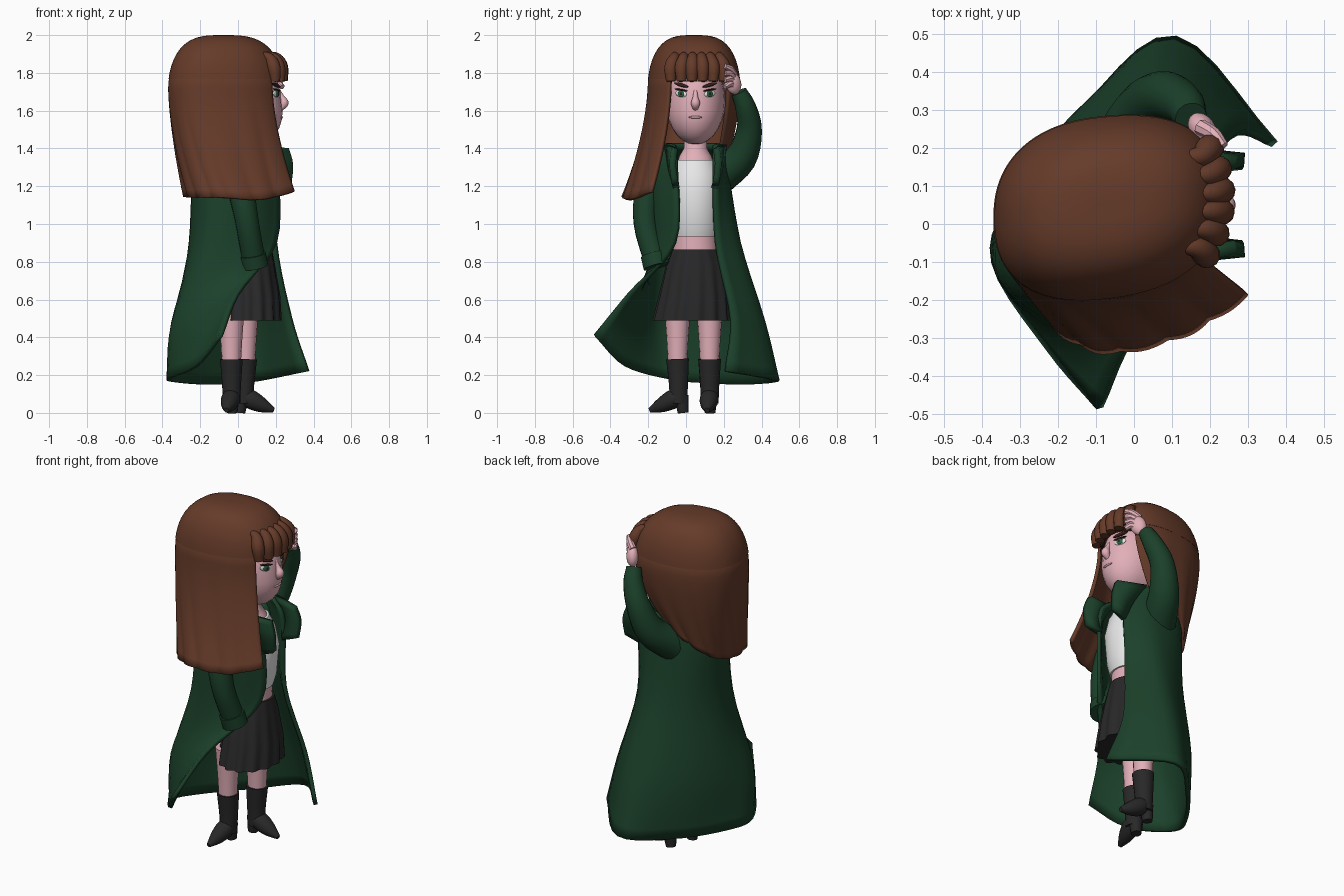
import bpy, bmesh
from math import sin, cos, pi, radians, sqrt
from mathutils import Vector, Matrix

default_cube = bpy.data.objects.get("Cube")
if default_cube:
    bpy.data.objects.remove(default_cube, do_unlink=True)

parts = []


def material(name, red, green, blue):
    mat = bpy.data.materials.new(name)
    mat.use_nodes = True
    mat.diffuse_color = (red, green, blue, 1)
    shader = mat.node_tree.nodes["Principled BSDF"]
    shader.inputs["Base Color"].default_value = (red, green, blue, 1)
    shader.inputs["Roughness"].default_value = 0.9
    return mat


brown = material("hair brown", 0.13, 0.043, 0.022)
green = material("coat green", 0.011, 0.052, 0.023)
skin = material("skin pink", 0.76, 0.43, 0.48)
white = material("top white", 0.8, 0.8, 0.8)
black = material("skirt black", 0.022, 0.021, 0.022)
iris_green = material("iris green", 0.02, 0.13, 0.06)
dark = material("brow dark brown", 0.04, 0.014, 0.009)
lip = material("lip pink", 0.62, 0.33, 0.37)


def finish(name, bm, mat, thickness=0.0):
    """Turn a bmesh into an object, optionally thickened both ways."""
    bmesh.ops.recalc_face_normals(bm, faces=bm.faces)
    mesh = bpy.data.meshes.new(name)
    bm.to_mesh(mesh)
    bm.free()
    mesh.materials.append(mat)
    obj = bpy.data.objects.new(name, mesh)
    bpy.context.collection.objects.link(obj)
    if thickness:
        solid = obj.modifiers.new("thickness", "SOLIDIFY")
        solid.thickness, solid.offset = thickness, 0
    parts.append(obj)
    return obj


def skin_rows(name, rows, mat, closed=False, thickness=0.0):
    """Join rows of points with quads; closed rows are capped at both ends."""
    bm = bmesh.new()
    grid = [[bm.verts.new(p) for p in row] for row in rows]
    for low, high in zip(grid, grid[1:]):
        count = len(low)
        for i in range(count if closed else count - 1):
            j = (i + 1) % count
            bm.faces.new((low[i], low[j], high[j], high[i]))
    if closed:
        bm.faces.new(grid[0])
        bm.faces.new(grid[-1])
    return finish(name, bm, mat, thickness)


def spline(points, steps):
    """Smooth curve through the control points."""
    pts = [Vector(p) for p in points]
    pts = [2 * pts[0] - pts[1]] + pts + [2 * pts[-1] - pts[-2]]
    out = []
    for a, b, c, d in zip(pts, pts[1:], pts[2:], pts[3:]):
        for k in range(steps):
            t = k / steps
            out.append(b + (c - a) * t / 2 + (2 * a - 5 * b + 4 * c - d) * t * t / 2
                       + (3 * b - a - 3 * c + d) * t ** 3 / 2)
    return out + [pts[-2]]


def tube(name, points, radii, mat, steps=4, sides=16):
    """Round tube along a smooth path, its frame carried along without twist."""
    path = spline(points, steps)
    widths = [w.x for w in spline([(r, 0, 0) for r in radii], steps)]
    before = path[1] - path[0]
    frame = before.to_track_quat("Z", "Y")
    rows = []
    for i, (p, w) in enumerate(zip(path, widths)):
        along = path[min(i + 1, len(path) - 1)] - path[max(i - 1, 0)]
        frame = before.rotation_difference(along) @ frame
        before = along
        rows.append([p + frame @ Vector((w * cos(a), w * sin(a), 0))
                     for a in (2 * pi * k / sides for k in range(sides))])
    return skin_rows(name, rows, mat, True)


def body_loft(name, sections, mat, sides=32, pleat=0.0, pleats=14):
    """Sections of (centre x, centre y, z, radius x, radius y), pleats deepen downward."""
    rows = []
    for k, (cx, cy, z, rx, ry) in enumerate(sections):
        depth = pleat * k / (len(sections) - 1)
        angles = [2 * pi * i / sides for i in range(sides)]
        rows.append([(cx + rx * cos(a) * (1 + depth * sin(pleats * a)),
                      cy + ry * sin(a) * (1 + depth * sin(pleats * a)), z) for a in angles])
    return skin_rows(name, rows, mat, True)


def ball(name, centre, size, mat, turn=0.0, tilt=0.0):
    bm = bmesh.new()
    place = (Matrix.Translation(centre) @ Matrix.Rotation(turn, 4, "Z")
             @ Matrix.Rotation(tilt, 4, "X") @ Matrix.Diagonal((*size, 1)))
    bmesh.ops.create_uvsphere(bm, u_segments=24, v_segments=14, radius=1, matrix=place)
    return finish(name, bm, mat)


# Head with a forward chin
MID = 0.05
head = ball("head", (0.03, MID, 1.65), (0.2, 0.158, 0.23), skin)
for v in head.data.vertices:
    if v.co.z < 1.65 and v.co.x > 0.03:
        v.co.x += 0.05 * (1.65 - v.co.z) / 0.23


def face_x(y, z):
    low = max(0, 1.65 - z) / 0.23
    return 0.03 + 0.05 * low + 0.2 * sqrt(1 - ((y - MID) / 0.158) ** 2 - ((z - 1.65) / 0.23) ** 2)


# Facial features
tube("nose", [(0.215, MID, 1.71), (0.232, MID, 1.67), (0.244, MID, 1.64), (0.225, MID, 1.61)],
     [0.008, 0.015, 0.024, 0.014], skin)
ball("mouth", (face_x(MID, 1.565) - 0.005, MID, 1.565), (0.008, 0.036, 0.007), lip)
for side, label in ((-1, "right"), (1, "left")):
    y = MID + side * 0.076
    x, turn = face_x(y, 1.69), side * 0.5
    ball(label + "_eye", (x, y, 1.69), (0.008, 0.034, 0.018), white, turn, side * 0.15)
    ball(label + "_iris", (x + 0.006, y, 1.69), (0.006, 0.019, 0.018), iris_green, turn)
    ball(label + "_pupil", (x + 0.01, y, 1.69), (0.004, 0.008, 0.009), dark, turn)
    ball(label + "_lash", (x + 0.004, y, 1.71), (0.008, 0.04, 0.005), dark, turn, side * 0.15)
    ball(label + "_brow", (x, y, 1.736), (0.012, 0.045, 0.009), dark, turn, side * 0.25)


# Hair: a full cap over the crown and a long curtain swept to the right
def squash(value):
    return abs(value) ** 0.85 * (1 if value > 0 else -1)


def dome(angle, rise, grow=0.0):
    spread = sin(rise) ** 0.62
    reach = (0.31 if cos(angle) > 0 else 0.28) + grow
    x = -0.08 + reach * spread * squash(cos(angle))
    return Vector((x, MID - (0.232 + grow) * spread * squash(sin(angle)) + 0.1 * x,
                   1.72 + (0.27 + grow) * cos(rise)))


around = [2 * pi * i / 64 for i in range(64)]
skin_rows("hair_cap", [[dome(a, radians(rise), 0.01) for a in around]
                       for rise in (1, 3, 7, 12, 18, 26, 34, 42, 50, 58, 66, 74, 80)],
          brown, True)
EDGE = radians(37)
hem_line = spline([(0.295, -0.18, 1.17), (0.12, -0.285, 1.13), (-0.08, -0.325, 1.14),
                   (-0.22, -0.24, 1.14), (-0.275, -0.06, 1.15), (-0.25, 0.1, 1.2),
                   (-0.14, 0.19, 1.3), (0.03, 0.18, 1.4)], 12)
columns = len(hem_line)
angles = [EDGE + (2 * pi - 2 * EDGE) * i / (columns - 1) for i in range(columns)]
rows = [[dome(a, radians(rise), grow) for a in angles]
        for rise, grow in ((62, -0.03), (72, -0.015), (80, -0.001), (90, 0))]
for k in range(1, 15):
    t = k / 14
    row = []
    for i, (a, end) in enumerate(zip(angles, hem_line)):
        top = dome(a, pi / 2)
        p = top.lerp(end, t ** 1.6)
        p.z = top.z + (end.z - top.z) * t
        wave = 0.01 * t * abs(sin(i * 0.45))
        row.append(p + Vector((cos(a), -sin(a), 0)) * wave)
    rows.append(row)
skin_rows("long_hair", rows, brown, thickness=0.02)

# Fringe locks
for i in range(6):
    y = -0.08 + 0.056 * i
    x = 0.228 - 1.8 * (y - MID - 0.02) ** 2
    inner = MID + (y - MID) * 0.85
    tube(f"fringe_lock_{i + 1}", [(x - 0.08, inner, 1.9), (x - 0.025, inner, 1.88),
                                  (x + 0.002, y, 1.83), (x + 0.01, y, 1.755)],
         [0.012, 0.028, 0.036, 0.026], brown, sides=12)

# Neck, cropped top, midriff and pleated skirt
body_loft("neck", [(0.06, MID, 1.28, 0.105, 0.11), (0.05, MID, 1.36, 0.075, 0.085),
                   (0.04, MID, 1.4, 0.06, 0.062), (0.04, MID, 1.5, 0.06, 0.06)], skin)
body_loft("cropped_top", [(0.06, MID, 0.935, 0.115, 0.12), (0.07, MID, 1.0, 0.125, 0.13),
                          (0.07, MID, 1.17, 0.14, 0.14), (0.06, MID, 1.27, 0.125, 0.135),
                          (0.05, MID, 1.34, 0.098, 0.105)], white)
body_loft("midriff", [(0.06, MID, 0.82, 0.11, 0.12), (0.06, MID, 0.96, 0.105, 0.11)], skin)
body_loft("pleated_skirt", [(0.06, MID, 0.865, 0.12, 0.12), (0.06, MID, 0.78, 0.135, 0.155),
                            (0.065, 0.045, 0.62, 0.155, 0.185),
                            (0.065, 0.035, 0.49, 0.16, 0.205)], black, 84, 0.05)

# Coat from right front edge, round the back, to left front edge
coat_rings = [
    [(0.12, -0.06, 1.42), (0.04, -0.1, 1.42), (-0.06, -0.08, 1.42), (-0.1, 0.05, 1.42),
     (-0.06, 0.18, 1.42), (0.05, 0.2, 1.42), (0.13, 0.15, 1.42)],
    [(0.2, -0.05, 1.3), (0.06, -0.17, 1.3), (-0.15, -0.14, 1.3), (-0.22, 0.05, 1.3),
     (-0.15, 0.19, 1.3), (0.05, 0.21, 1.3), (0.2, 0.15, 1.3)],
    [(0.2, -0.06, 0.9), (0.06, -0.16, 0.9), (-0.17, -0.17, 0.9), (-0.25, 0.03, 0.9),
     (-0.15, 0.21, 0.9), (0.06, 0.28, 0.9), (0.2, 0.16, 0.9)],
    [(0, -0.3, 0.63), (-0.13, -0.27, 0.55), (-0.33, -0.15, 0.48), (-0.31, 0.05, 0.48),
     (-0.17, 0.26, 0.48), (0.08, 0.41, 0.48), (0.28, 0.24, 0.5)],
    [(-0.09, -0.485, 0.41), (-0.22, -0.33, 0.25), (-0.365, -0.1, 0.18), (-0.31, 0.07, 0.16),
     (-0.12, 0.31, 0.15), (0.11, 0.485, 0.17), (0.37, 0.21, 0.22)]]
lines = [spline(ring, 5) for ring in coat_rings]
coat_columns = [spline(column, 5) for column in zip(*lines)]
skin_rows("long_coat", list(zip(*coat_columns)), green, thickness=0.022)

# Lapels standing forward from the opening
for side, label in ((-1, "right"), (1, "left")):
    inner = spline([(0.08, 0.15, 1.42), (0.16, 0.13, 1.3), (0.2, 0.1, 1.19)], 4)
    outer = spline([(0.265, 0.11, 1.4), (0.29, 0.12, 1.32), (0.285, 0.11, 1.22)], 4)
    skin_rows(label + "_lapel", [[(p.x, MID + side * p.y, p.z) for p in line]
                                 for line in (inner, outer)], green, thickness=0.035)

# Sleeves: right one lowered, left one raised to the hair
tube("right_sleeve", [(0, -0.12, 1.33), (0.02, -0.2, 1.17), (0.05, -0.215, 1.0),
                      (0.085, -0.16, 0.8)], [0.075, 0.07, 0.062, 0.062], green)
tube("right_cuff", [(0.078, -0.172, 0.84), (0.09, -0.155, 0.775)], [0.07, 0.072], green)
tube("left_sleeve", [(-0.03, 0.17, 1.25), (0.03, 0.29, 1.35), (0.08, 0.335, 1.5),
                     (0.13, 0.315, 1.62), (0.15, 0.28, 1.7)],
     [0.1, 0.085, 0.068, 0.055, 0.042], green)

# Raised hand with spread fingers
ball("left_hand", (0.18, 0.25, 1.745), (0.034, 0.045, 0.06), skin, 0.6, 0.3)
for i in range(4):
    drop = 0.026 * i
    tube(f"left_finger_{i + 1}", [(0.175, 0.255, 1.79 - drop), (0.21, 0.235, 1.82 - drop),
                                  (0.235, 0.205, 1.835 - 1.4 * drop)],
         [0.022, 0.019, 0.014], skin, sides=8)

# Legs and heeled boots, right foot turned outward
for label, x, y, heading in (("right", -0.035, -0.045, -100), ("left", 0.04, 0.125, -5)):
    spin = Matrix.Rotation(radians(heading), 3, "Z")

    def foot(points):
        return [spin @ Vector(p) + Vector((x, y, 0)) for p in points]

    tube(label + "_leg", foot([(0, 0, 0.25), (0, 0, 0.38), (0, 0, 0.56)]),
         [0.05, 0.057, 0.07], skin)
    tube(label + "_boot_shaft", foot([(-0.005, 0, 0.05), (-0.005, 0, 0.15), (0, 0, 0.285)]),
         [0.047, 0.051, 0.061], black)
    tube(label + "_boot_foot", foot([(-0.035, 0, 0.1), (0.02, 0, 0.075),
                                     (0.085, 0, 0.042), (0.15, 0, 0.014)]),
         [0.03, 0.05, 0.04, 0.013], black)
    tube(label + "_boot_heel", foot([(-0.02, 0, 0.09), (-0.03, 0, 0)]), [0.04, 0.028], black)

# Smooth shading with kept edges
bpy.ops.object.select_all(action="DESELECT")
for obj in parts:
    obj.select_set(True)
bpy.context.view_layer.objects.active = parts[0]
bpy.ops.object.shade_smooth_by_angle(angle=radians(40))
